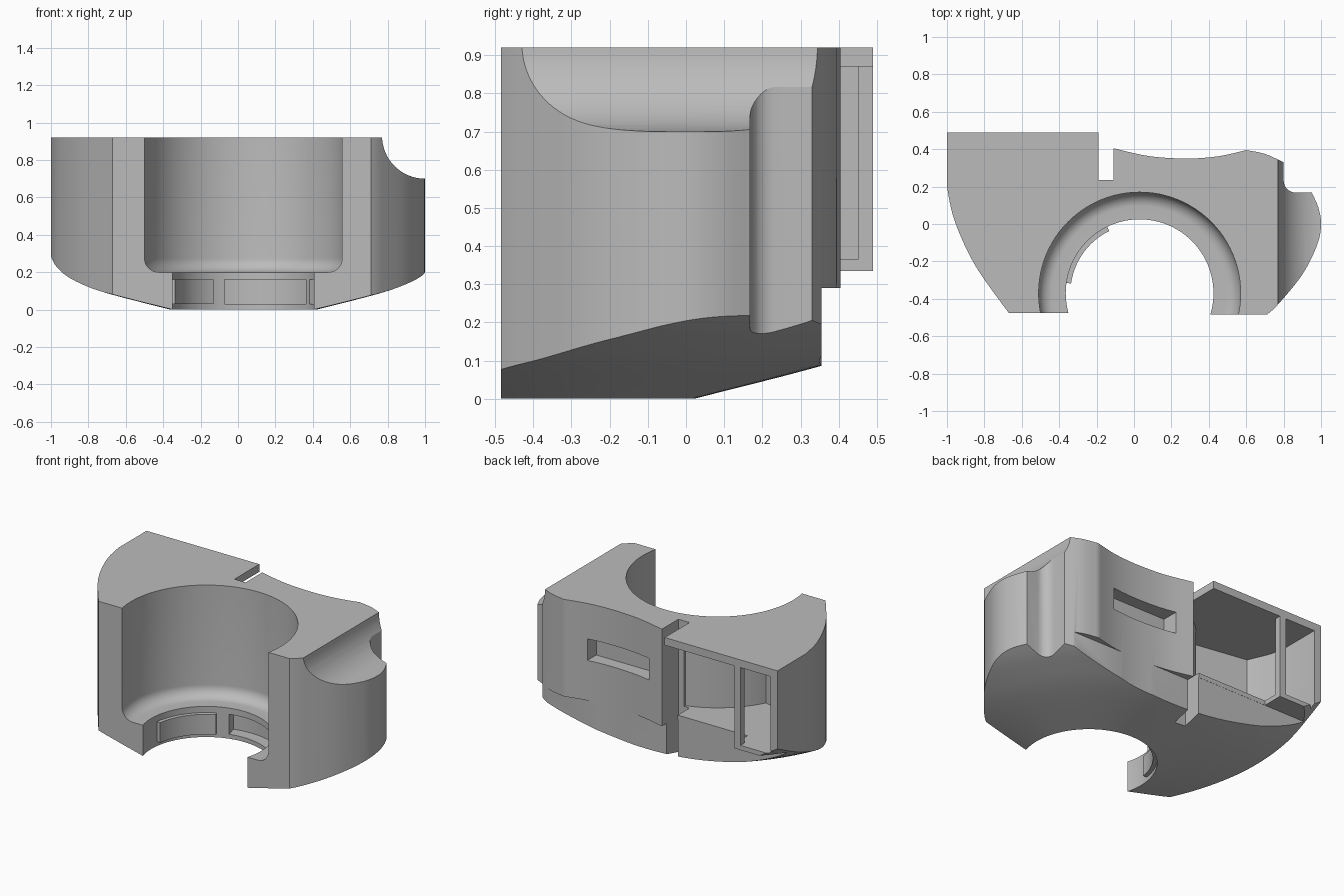
import bpy, bmesh, math

cube = bpy.data.objects.get("Cube")
if cube:
    bpy.data.objects.remove(cube)

CX, CY = 0.03, -0.37      # axis of the bore
TOP = 0.92

grey = bpy.data.materials.new("plain grey")
grey.use_nodes = True
grey.diffuse_color = (0.5, 0.5, 0.5, 1)
grey.node_tree.nodes["Principled BSDF"].inputs["Base Color"].default_value = (0.5, 0.5, 0.5, 1)


def finish(name, bm):
    bmesh.ops.recalc_face_normals(bm, faces=bm.faces)
    mesh = bpy.data.meshes.new(name)
    bm.to_mesh(mesh)
    bm.free()
    mesh.materials.append(grey)
    ob = bpy.data.objects.new(name, mesh)
    bpy.context.collection.objects.link(ob)
    return ob


def prism(name, pts, lo, hi, axis="z"):
    """Extrude a closed profile along z, or an (x, z) profile along y."""
    bm = bmesh.new()
    place = (lambda a, b, d: (a, b, d)) if axis == "z" else (lambda a, b, d: (a, d, b))
    low = [bm.verts.new(place(a, b, lo)) for a, b in pts]
    high = [bm.verts.new(place(a, b, hi)) for a, b in pts]
    bm.faces.new(low)
    bm.faces.new(high)
    n = len(pts)
    for i in range(n):
        j = (i + 1) % n
        bm.faces.new((low[i], low[j], high[j], high[i]))
    return finish(name, bm)


def box(name, x0, x1, y0, y1, z0, z1):
    return prism(name, [(x0, y0), (x1, y0), (x1, y1), (x0, y1)], z0, z1)


def lathe(name, profile, steps=96):
    """Revolve a profile, whose ends lie on the axis, about the bore axis."""
    bm = bmesh.new()
    verts = [bm.verts.new((CX + r, CY, z)) for r, z in profile]
    edges = [bm.edges.new(pair) for pair in zip(verts, verts[1:])]
    bmesh.ops.spin(bm, geom=verts + edges, cent=(CX, CY, 0), axis=(0, 0, 1),
                   angle=math.tau, steps=steps)
    bmesh.ops.remove_doubles(bm, verts=bm.verts, dist=1e-4)
    return finish(name, bm)


def arc(cx, cy, r, a0, a1, n):
    return [(cx + r * math.cos(math.radians(a0 + (a1 - a0) * i / n)),
             cy + r * math.sin(math.radians(a0 + (a1 - a0) * i / n))) for i in range(n + 1)]


def smooth_path(pts, n=6):
    """Catmull-Rom curve through a few points."""
    ext = [pts[0]] + pts + [pts[-1]]
    out = []
    for p0, p1, p2, p3 in zip(ext, ext[1:], ext[2:], ext[3:]):
        for i in range(n):
            t = i / n
            out.append(tuple(0.5 * (2 * b + (c - a) * t + (2 * a - 5 * b + 4 * c - d) * t * t
                                    + (3 * b - a - 3 * c + d) * t ** 3)
                             for a, b, c, d in zip(p0, p1, p2, p3)))
    return out + [pts[-1]]


def apply_boolean(target, tool, operation="DIFFERENCE"):
    tool.hide_render = True
    mod = target.modifiers.new("cut", "BOOLEAN")
    mod.operation = operation
    mod.solver = "EXACT"
    mod.object = tool
    bpy.context.view_layer.objects.active = target
    bpy.ops.object.modifier_apply(modifier=mod.name)
    bpy.data.objects.remove(tool)


# Main housing: plan outline, with notch, concave back and side groove
left_side = smooth_path([(-0.67, -0.475), (-0.85, -0.22), (-0.96, 0.02), (-1.0, 0.2)])
back = smooth_path([(-0.11, 0.405), (0.08, 0.363), (0.28, 0.35), (0.45, 0.362), (0.6, 0.395)])
back_corner = smooth_path([(0.6, 0.395), (0.7, 0.375), (0.8, 0.33)], 4)[1:]
right_side = smooth_path([(0.95, 0.168), (0.985, 0.09), (1.0, 0.0), (0.98, -0.11),
                          (0.9, -0.27), (0.77, -0.43), (0.71, -0.485)])
outline = (left_side + [(-1.0, 0.49), (-0.19, 0.49), (-0.19, 0.235), (-0.11, 0.235)]
           + back + back_corner + arc(0.865, 0.233, 0.065, 180, 270, 8)
           + right_side + [(CX, -0.485), (CX, -0.475)])
housing = prism("housing", outline, 0, TOP)

# Domed underside
dome = smooth_path([(0.39, 0.0), (0.72, 0.085), (0.9, 0.146), (1.03, 0.2), (1.18, 0.285),
                    (1.3, 0.38)], 4)
apply_boolean(housing, lathe("underside_cutter",
                             [(0, -0.5), (1.7, -0.5), (1.7, 0.7)] + dome[::-1] + [(0, -0.01)]))

# Stepped bore with a rounded floor
bore = ([(0, -0.2), (0.395, -0.2), (0.395, 0.2)] + arc(0.465, 0.275, 0.075, 270, 360, 10)
        + [(0.54, 1.2), (0.0, 1.2)])
apply_boolean(housing, lathe("bore_cutter", bore))

# Scooped shoulder on the left side
apply_boolean(housing, prism("scoop_cutter", arc(1.0, 0.93, 0.23, 0, 360, 64), -1, 1, "y"))

# Undercut along the lower back
apply_boolean(housing, box("undercut_right", -0.15, 1.2, 0.355, 0.8, -0.2, 0.29))
apply_boolean(housing, box("undercut_left", -1.2, -0.14, 0.355, 0.8, -0.2, 0.335))

# Rear compartment wrapped round the bore wall
pocket = (arc(CX, CY, 0.62, 107, 152, 24)
          + [(-0.87, -0.02), (-0.93, 0.12), (-0.95, 0.22), (-0.95, 0.6), (-0.151, 0.6)])
apply_boolean(housing, prism("pocket_cutter", pocket, 0.365, 0.87))
apply_boolean(housing, box("pocket_lip_cutter", -0.69, -0.152, 0.356, 0.7, 0.3, 0.4))
box("compartment_post", -0.735, -0.69, 0.45, 0.49, 0.336, 0.875)

# Slot in the concave back
apply_boolean(housing, box("slot_cutter", 0.0, 0.455, 0.27, 0.6, 0.55, 0.69))

# Recesses round the lower ring
for a0, a1 in ((116, 172), (32, 105), (2, 27)):
    ring = arc(CX, CY, 0.37, a0, a1, 20) + arc(CX, CY, 0.47, a1, a0, 20)
    apply_boolean(housing, prism("ring_recess_cutter", ring, 0.03, 0.16))

bpy.ops.object.select_all(action="DESELECT")
housing.select_set(True)
bpy.context.view_layer.objects.active = housing
bpy.ops.object.shade_smooth_by_angle(angle=math.radians(25))
